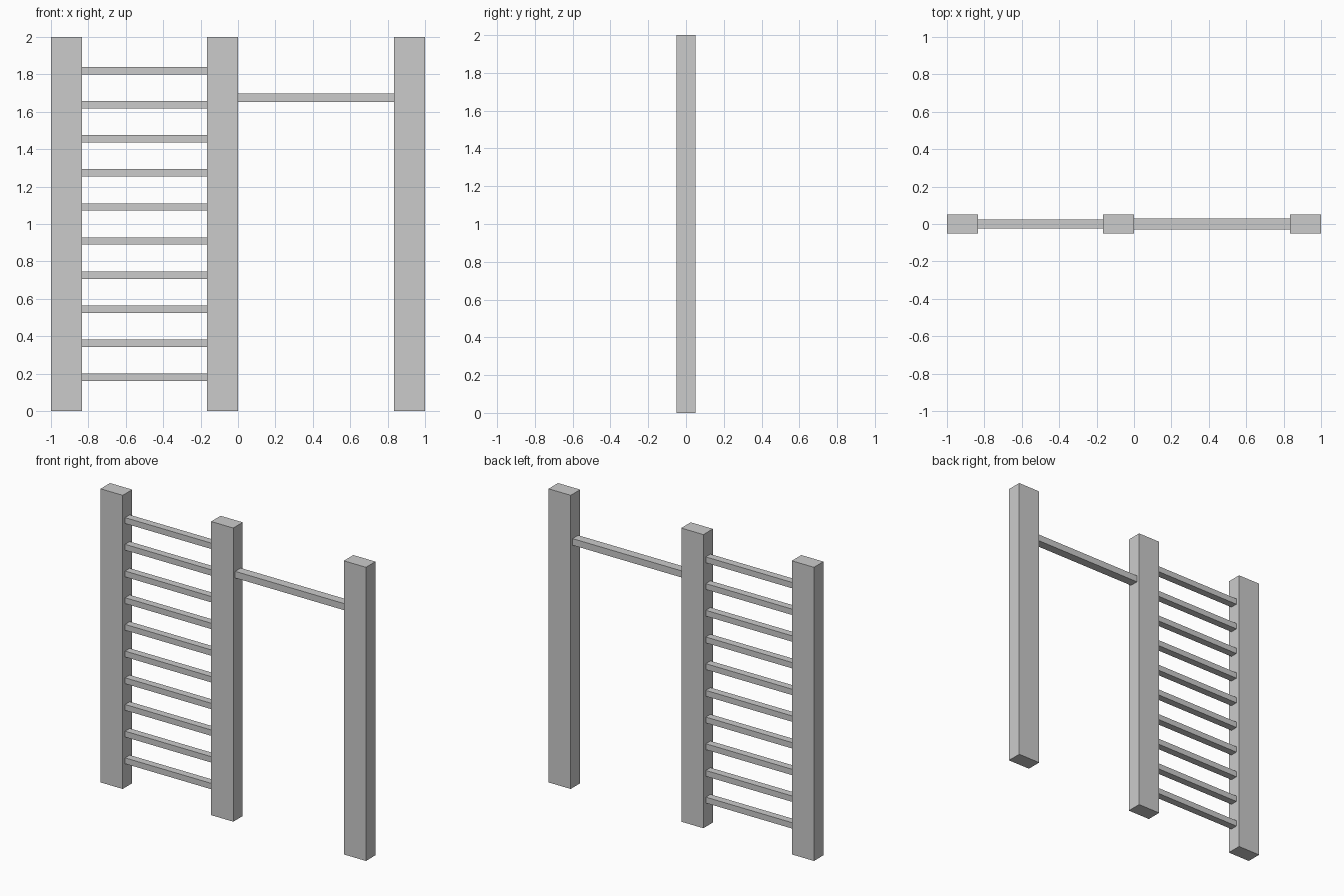
import bpy
import bmesh

if "Cube" in bpy.data.objects:
    bpy.data.objects.remove(bpy.data.objects["Cube"])


def box(name, x0, x1, depth, z0, z1):
    """Box between x0..x1 and z0..z1, centred on y = 0."""
    bm = bmesh.new()
    bmesh.ops.create_cube(bm, size=1)
    bmesh.ops.scale(bm, vec=(x1 - x0, depth, z1 - z0), verts=bm.verts)
    mesh = bpy.data.meshes.new(name)
    bm.to_mesh(mesh)
    bm.free()
    obj = bpy.data.objects.new(name, mesh)
    obj.location = ((x0 + x1) / 2, 0, (z0 + z1) / 2)
    bpy.context.collection.objects.link(obj)
    return obj


HEIGHT = 2.0
POST_W = 1 / 6
POST_D = 0.102

# Three upright posts
for name, x in (("left_post", -1), ("middle_post", -POST_W), ("right_post", 1 - POST_W)):
    box(name, x, x + POST_W, POST_D, 0, HEIGHT)

# Ten evenly spaced ladder rungs
RUNGS = 10
for i in range(1, RUNGS + 1):
    z = HEIGHT * i / (RUNGS + 1)
    box(f"rung_{i}", -1 + POST_W, -POST_W, 0.05, z - 0.02, z + 0.02)

# Pull-up bar
box("pull_up_bar", 0, 1 - POST_W, 0.06, 1.652, 1.697)
